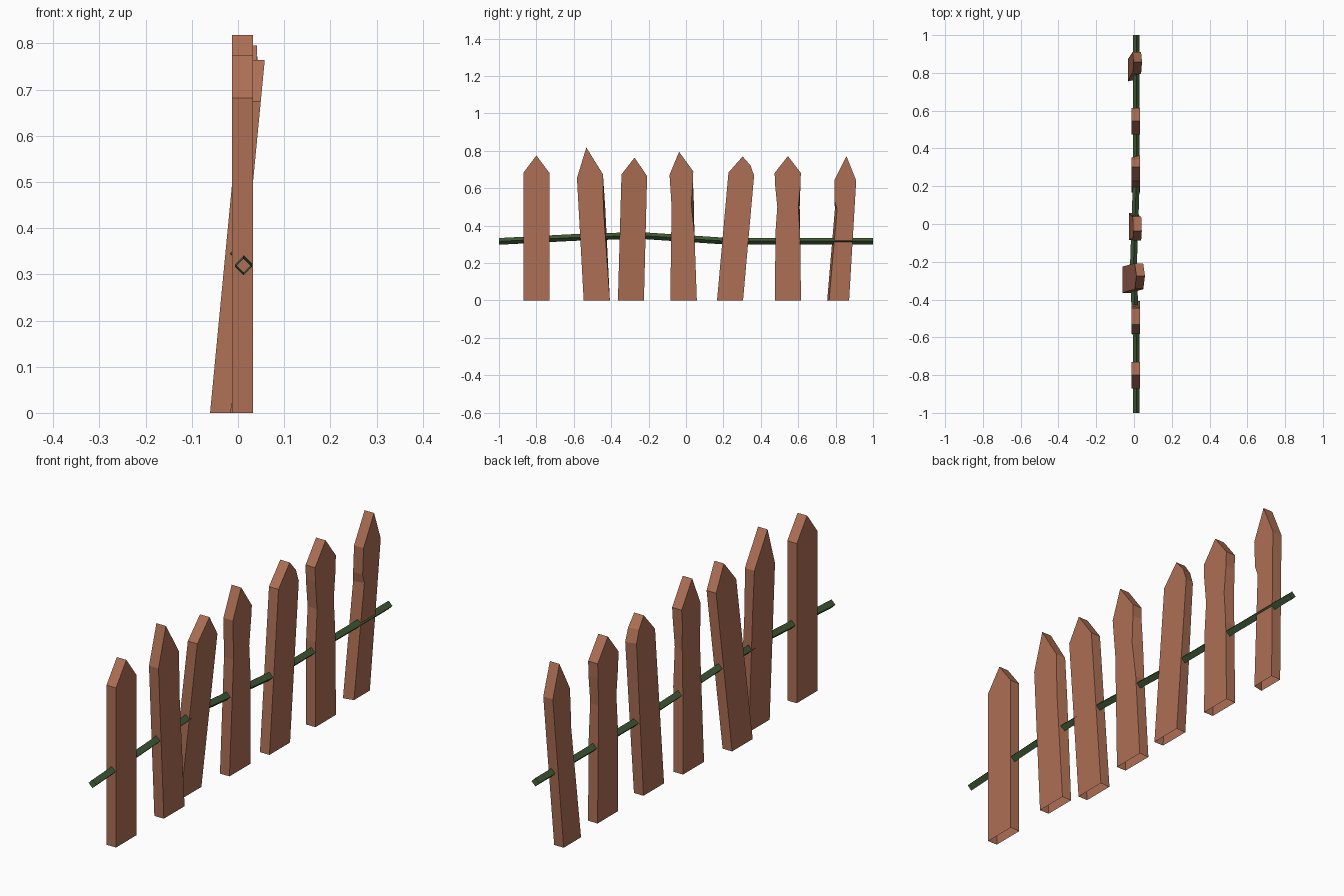
import bpy, bmesh


def material(name, rgb):
    m = bpy.data.materials.new(name)
    m.diffuse_color = (*rgb, 1)
    return m


wood = material("wood", (0.42, 0.16, 0.09))
green = material("green_rail", (0.05, 0.10, 0.035))


def finish(bm, name, mat):
    bmesh.ops.recalc_face_normals(bm, faces=bm.faces)
    mesh = bpy.data.meshes.new(name)
    bm.to_mesh(mesh)
    bm.free()
    mesh.materials.append(mat)
    bpy.context.collection.objects.link(bpy.data.objects.new(name, mesh))


def picket(name, outline, x_base=0.01, x_top=0.01, thick=0.045):
    """Extruded board; outline points are (y, z[, y on the rear side]).
    The first and last points are on the ground; the underside stays open."""
    bm = bmesh.new()
    sides = []
    for s in (1, -1):
        ring = []
        for p in outline:
            y = p[2] if s < 0 and len(p) > 2 else p[0]
            x = x_base + (x_top - x_base) * p[1] / 0.77 + s * thick / 2
            ring.append(bm.verts.new((x, y, p[1])))
        bm.faces.new(ring)
        sides.append(ring)
    a, b = sides
    for i in range(len(a) - 1):
        bm.faces.new((a[i], a[i + 1], b[i + 1], b[i]))
    finish(bm, name, wood)


# Seven worn pickets, from -y to +y
picket("picket_1", [(-0.87, 0), (-0.87, 0.682), (-0.80, 0.775), (-0.73, 0.682), (-0.73, 0)])
picket("picket_2", [(-0.547, 0), (-0.583, 0.655), (-0.533, 0.818), (-0.444, 0.675),
                    (-0.442, 0.50, -0.432), (-0.407, 0)])
picket("picket_3", [(-0.364, 0), (-0.345, 0.674), (-0.275, 0.764), (-0.208, 0.665), (-0.225, 0)],
       -0.038, 0.036)
picket("picket_4", [(-0.084, 0), (-0.077, 0.50), (-0.088, 0.672), (-0.037, 0.795), (0.039, 0.69),
                    (0.037, 0.64), (0.028, 0.52, 0.042), (0.045, 0.36), (0.058, 0)],
       -0.004, 0.018)
picket("picket_5", [(0.166, 0), (0.227, 0.684), (0.303, 0.77), (0.345, 0.722, 0.335),
                    (0.364, 0.668, 0.352), (0.305, 0)])
picket("picket_6", [(0.476, 0), (0.478, 0.36), (0.488, 0.50), (0.476, 0.62), (0.474, 0.682),
                    (0.545, 0.772), (0.614, 0.682), (0.612, 0.62), (0.600, 0.50, 0.608),
                    (0.610, 0.36), (0.615, 0)])
picket("picket_7", [(0.765, 0, 0.755), (0.808, 0.49, 0.796), (0.794, 0.53), (0.794, 0.645),
                    (0.858, 0.772), (0.910, 0.642), (0.872, 0)],
       -0.010, 0.020)

# Bent four-sided rail with open ends
bm = bmesh.new()
path = [(-1, 0.012, 0.316), (-0.6, 0.012, 0.337), (-0.25, -0.004, 0.348),
        (0.22, 0.012, 0.317), (1, 0.012, 0.317)]
r = 0.018
rings = [[bm.verts.new((x + dx * r, y, z + dz * r))
          for dx, dz in ((1, 0), (0, 1), (-1, 0), (0, -1))] for y, x, z in path]
for a, b in zip(rings, rings[1:]):
    for i in range(4):
        j = (i + 1) % 4
        bm.faces.new((a[i], a[j], b[j], b[i]))
finish(bm, "rail", green)
